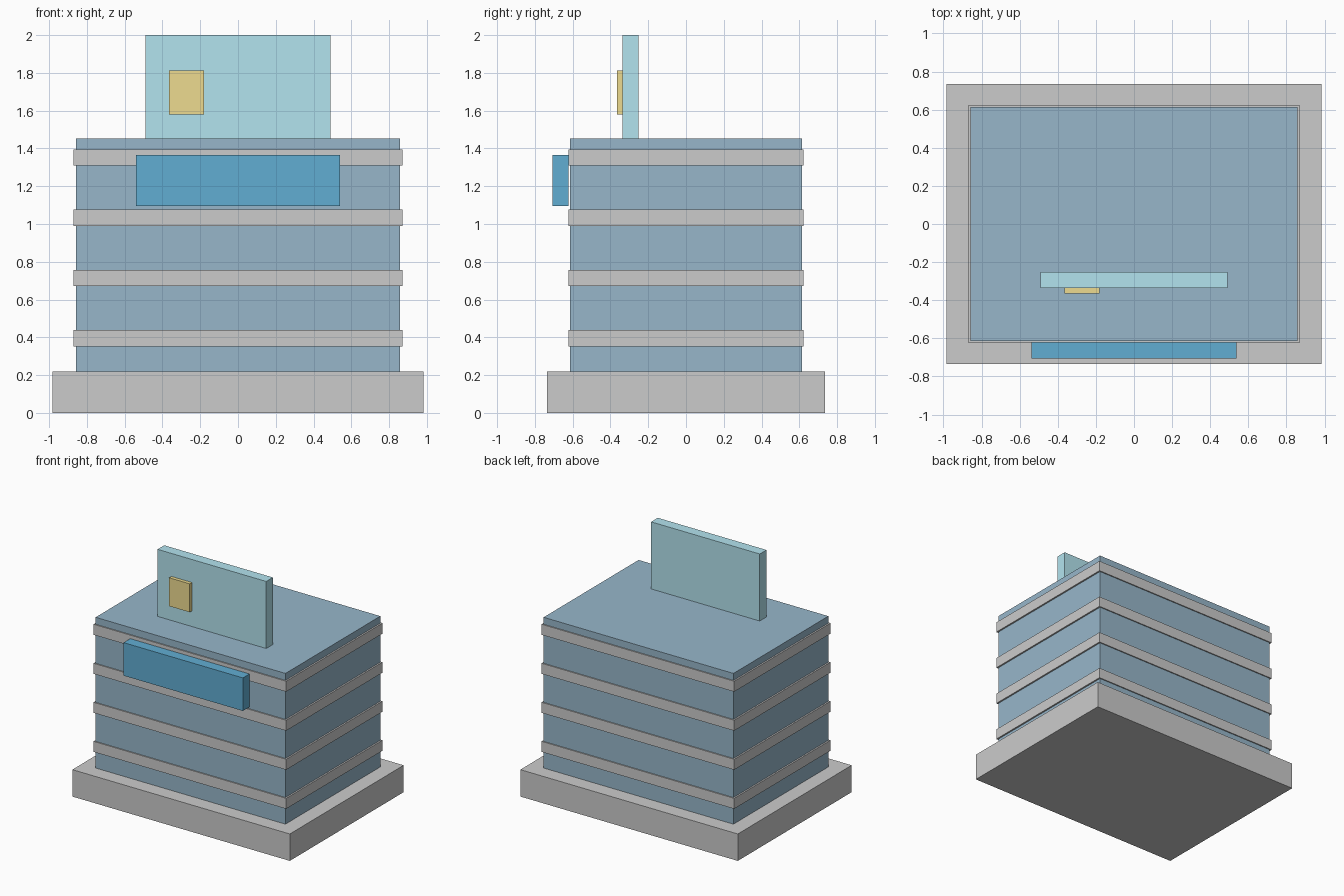
import bpy

if "Cube" in bpy.data.objects:
    bpy.data.objects.remove(bpy.data.objects["Cube"])


def material(name, rgb):
    mat = bpy.data.materials.new(name)
    mat.diffuse_color = (*rgb, 1)
    mat.use_nodes = True
    mat.node_tree.nodes["Principled BSDF"].inputs["Base Color"].default_value = mat.diffuse_color
    return mat


def box(name, x, y, z, mat=None):
    """Box spanning the given (min, max) range on each axis."""
    spans = (x, y, z)
    bpy.ops.mesh.primitive_cube_add(size=1, location=[(a + b) / 2 for a, b in spans])
    ob = bpy.context.object
    ob.name = name
    ob.scale = [b - a for a, b in spans]
    bpy.ops.object.transform_apply(location=False, rotation=False, scale=True)
    if mat:
        ob.data.materials.append(mat)
    return ob


glass = material("glass_blue", (0.31, 0.47, 0.59))
sign_blue = material("sign_blue", (0.12, 0.42, 0.65))
panel_teal = material("panel_teal", (0.45, 0.77, 0.86))
gold = material("gold", (0.85, 0.71, 0.28))

# Plinth and glazed block
box("plinth", (-0.983, 0.983), (-0.735, 0.735), (0, 0.22))
box("building_block", (-0.858, 0.858), (-0.613, 0.613), (0.22, 1.452), glass)

# Floor bands wrapping the block
for i in range(4):
    z = 0.352 + 0.319 * i
    box(f"floor_band_{i + 1}", (-0.871, 0.871), (-0.622, 0.622), (z, z + 0.086))

# Front fascia board
box("fascia_board", (-0.539, 0.539), (-0.707, -0.622), (1.096, 1.366), sign_blue)

# Rooftop panel with small plaque
box("roof_panel", (-0.491, 0.491), (-0.337, -0.251), (1.452, 2.0), panel_teal)
box("roof_plaque", (-0.366, -0.180), (-0.366, -0.337), (1.58, 1.812), gold)
